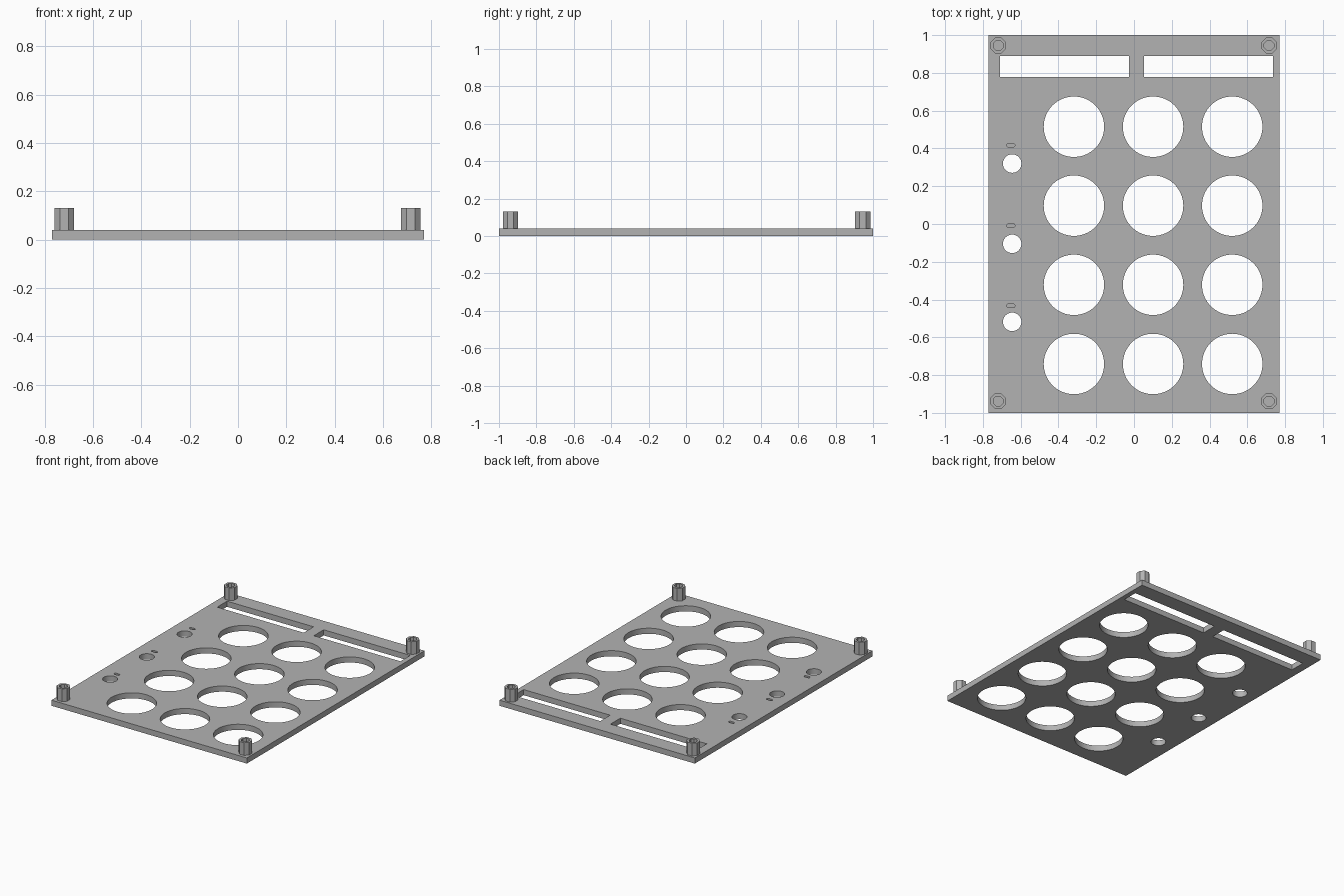
import bpy, bmesh, math

if "Cube" in bpy.data.objects:
    bpy.data.objects.remove(bpy.data.objects["Cube"])

TOP = 0.04      # plate thickness
POST_TOP = 0.13

grey = bpy.data.materials.new("plain grey")
grey.diffuse_color = (0.45, 0.45, 0.45, 1)
grey.use_nodes = True
grey.node_tree.nodes["Principled BSDF"].inputs["Base Color"].default_value = grey.diffuse_color


def new_object(name, bm):
    bmesh.ops.recalc_face_normals(bm, faces=bm.faces)
    mesh = bpy.data.meshes.new(name)
    bm.to_mesh(mesh)
    bm.free()
    mesh.materials.append(grey)
    ob = bpy.data.objects.new(name, mesh)
    bpy.context.collection.objects.link(ob)
    return ob


def circle(x, y, r, n, turn=0.0):
    return [(x + r * math.cos(turn + math.tau * i / n),
             y + r * math.sin(turn + math.tau * i / n)) for i in range(n)]


def rect(x0, x1, y0, y1):
    return [(x0, y0), (x1, y0), (x1, y1), (x0, y1)]


def stadium(x, y, half, r, n=8):
    pts = []
    for side in (1, -1):
        for i in range(n + 1):
            a = math.pi * i / n - side * math.pi / 2
            pts.append((x + side * half + r * math.cos(a), y + r * math.sin(a)))
    return pts


def prism(bm, outline, z0, z1):
    low = [bm.verts.new((x, y, z0)) for x, y in outline]
    high = [bm.verts.new((x, y, z1)) for x, y in outline]
    bm.faces.new(low[::-1])
    bm.faces.new(high)
    n = len(low)
    for i in range(n):
        j = (i + 1) % n
        bm.faces.new((low[i], low[j], high[j], high[i]))


# Base plate
bm = bmesh.new()
prism(bm, rect(-0.77, 0.77, -1, 1), 0, TOP)
plate = new_object("panel_plate", bm)

# Openings: large round holes, display windows, small round holes, blind slots
bm = bmesh.new()
for x in (-0.318, 0.101, 0.52):
    for y in (0.515, 0.097, -0.322, -0.741):
        prism(bm, circle(x, y, 0.16, 64), -0.1, 0.1)
for x0, x1 in ((-0.709, -0.027), (0.053, 0.735)):
    prism(bm, rect(x0, x1, 0.778, 0.889), -0.1, 0.1)
for y_hole, y_slot in ((0.32, 0.417), (-0.105, -0.009), (-0.518, -0.433)):
    prism(bm, circle(-0.645, y_hole, 0.049, 40), -0.1, 0.1)
    prism(bm, stadium(-0.652, y_slot, 0.012, 0.01), 0.015, 0.1)
cutter = new_object("opening_cutter", bm)
cutter.hide_render = True
cutter.hide_viewport = True

mod = plate.modifiers.new("openings", "BOOLEAN")
mod.operation = "DIFFERENCE"
mod.solver = "EXACT"
mod.object = cutter

# Hollow octagonal corner posts
for side, x in (("left", -0.719), ("right", 0.715)):
    for end, y in (("front", -0.938), ("back", 0.945)):
        bm = bmesh.new()
        rings = []
        for r, z in ((0.0445, TOP), (0.0445, POST_TOP), (0.028, POST_TOP), (0.028, TOP)):
            rings.append([bm.verts.new((px, py, z))
                          for px, py in circle(x, y, r, 8, math.pi / 8)])
        for k in range(4):
            a, b = rings[k], rings[(k + 1) % 4]
            for i in range(8):
                j = (i + 1) % 8
                bm.faces.new((a[i], a[j], b[j], b[i]))
        new_object(f"{end}_{side}_post", bm)

# Smooth hole walls, keep edges sharp
bpy.ops.object.select_all(action="DESELECT")
bpy.context.view_layer.objects.active = plate
plate.select_set(True)
bpy.ops.object.modifier_apply(modifier="openings")
bpy.ops.object.shade_smooth_by_angle(angle=math.radians(30))
